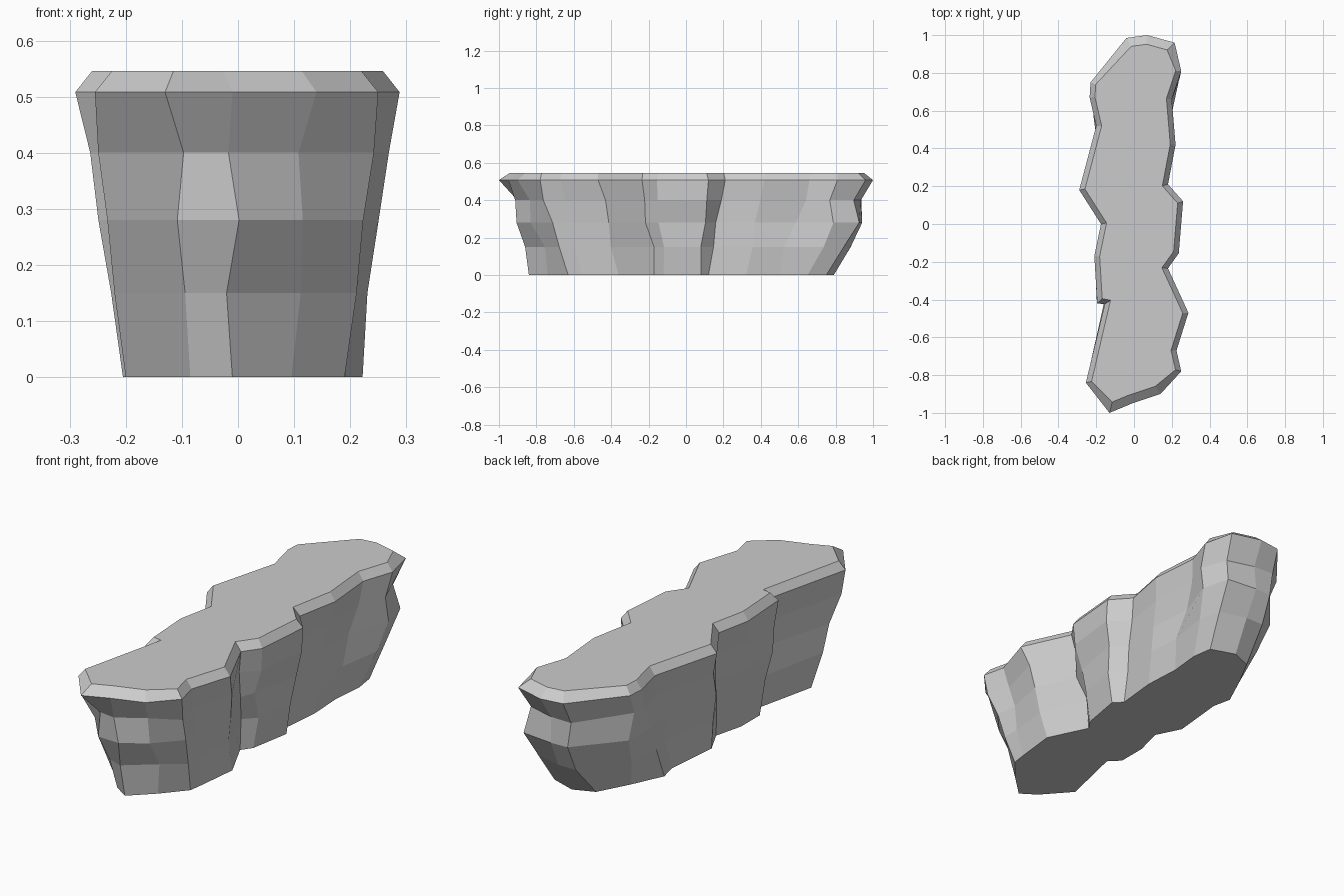
import bpy, bmesh, random
from mathutils import Vector

if "Cube" in bpy.data.objects:
    bpy.data.objects.remove(bpy.data.objects["Cube"])

random.seed(4)

# Widest outline, just under the top bevel (counter-clockwise from front left)
RIM = [(-.255, -.84), (-.13, -1), (-.01, -.95), (.14, -.9), (.25, -.78),
       (.225, -.67), (.288, -.47), (.18, -.235), (.237, -.155), (.26, .12),
       (.18, .21), (.22, .42), (.2, .66), (.25, .81), (.215, .96), (.07, 1),
       (-.04, .985), (-.23, .75), (-.235, .67), (-.2, .52), (-.29, .18),
       (-.175, 0), (-.21, -.17), (-.195, -.42), (-.155, -.425)]
# Matching outline on the ground
BASE = [(-.2, -.66), (-.085, -.79), (-.01, -.84), (.095, -.74), (.19, -.63),
        (.2, -.56), (.222, -.36), (.13, -.17), (.165, -.12), (.2, .08),
        (.16, .12), (.18, .32), (.17, .5), (.185, .65), (.17, .75), (.05, .79),
        (-.05, .75), (-.13, .6), (-.2, .45), (-.18, .36), (-.205, .1),
        (-.145, -.02), (-.18, -.16), (-.18, -.3), (-.13, -.35)]
N = len(RIM)
# Height, then how far the wall has flared out at the front, sides and back
LAYERS = [(.15, .15, .25, .5), (.28, .5, .5, .76), (.4, .52, .8, .74)]


def inset(outline, d):
    """Move each outline point inwards along its mitred normal."""
    pts = [Vector(p) for p in outline]
    out = []
    for i, p in enumerate(pts):
        a = (p - pts[i - 1]).normalized()
        b = (pts[(i + 1) % N] - p).normalized()
        n = (Vector((-a.y, a.x)) + Vector((-b.y, b.x))).normalized()
        k = max(.75, n.dot(Vector((-a.y, a.x))))
        depth = d * (1.7 if abs(p.y) > .88 else 1)
        out.append(p + n * depth / k)
    return out


bm = bmesh.new()


def ring(points, z):
    return [bm.verts.new((p[0], p[1], z)) for p in points]


# Rings from the ground up, with chipped variation in the walls
rings = [ring(BASE, 0)]
for z, front, side, back in LAYERS:
    pts = []
    for b, r in zip(BASE, RIM):
        t = front if r[1] < -.88 else back if r[1] > .7 else side
        p = Vector(b).lerp(Vector(r), t)
        p += Vector((random.uniform(-.012, .012), random.uniform(-.018, .018)))
        pts.append(p)
    rings.append(ring(pts, z))
rings.append(ring(RIM, .508))
rings.append(ring(inset(RIM, .028), .546))

for lo, hi in zip(rings, rings[1:]):
    for i in range(N):
        j = (i + 1) % N
        bm.faces.new((lo[i], lo[j], hi[j], hi[i]))

# Flat top and underside
bm.faces.new(rings[-1])
bm.faces.new(rings[0][::-1])
bmesh.ops.recalc_face_normals(bm, faces=bm.faces)

mesh = bpy.data.meshes.new("rock_ledge")
bm.to_mesh(mesh)
bm.free()
rock = bpy.data.objects.new("rock_ledge", mesh)
bpy.context.collection.objects.link(rock)
